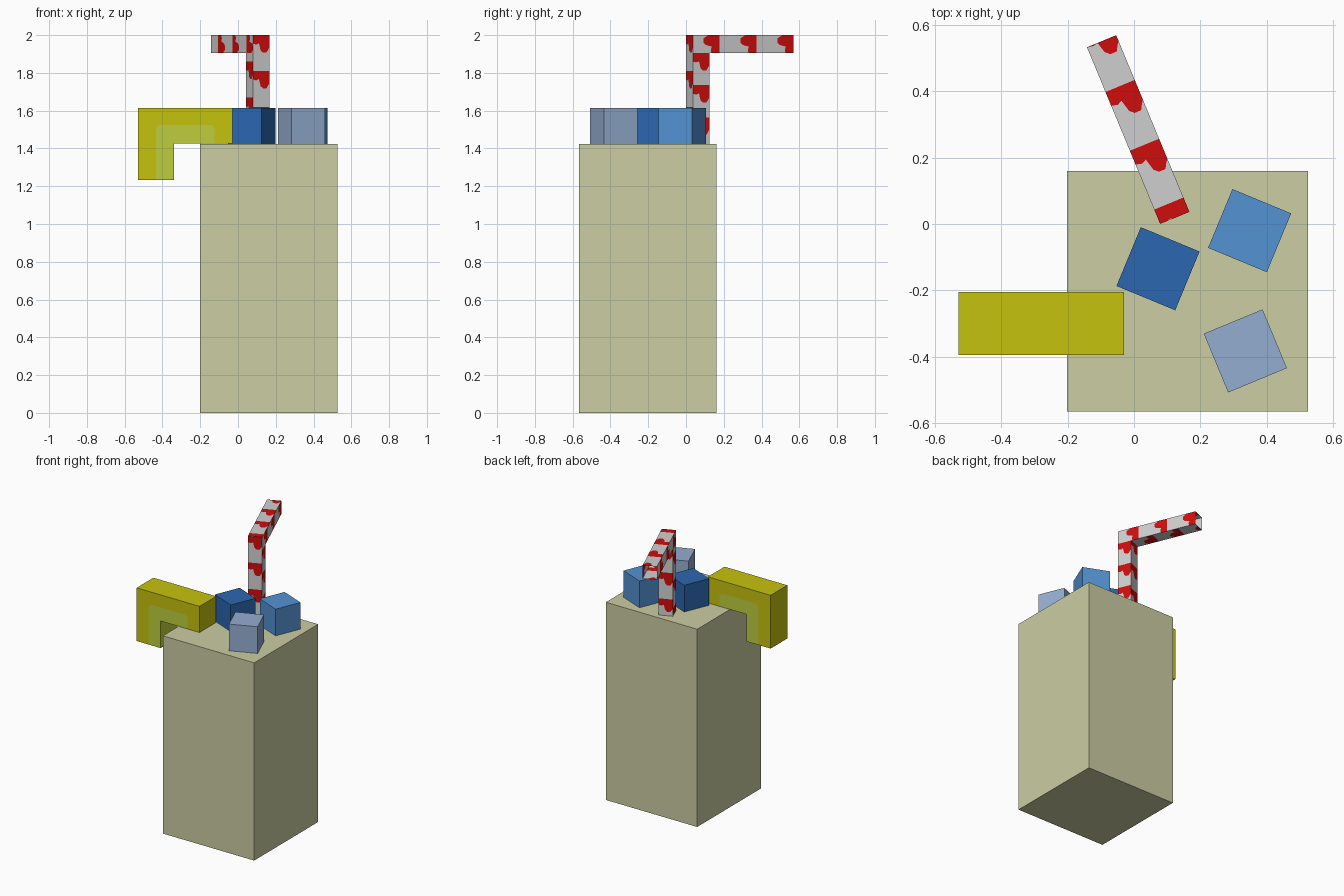
import bpy, bmesh, math
from mathutils import Vector, Matrix

if "Cube" in bpy.data.objects:
    bpy.data.objects.remove(bpy.data.objects["Cube"])


def material(name, r, g, b):
    """Material from an sRGB 0-255 colour, stored as linear values."""
    lin = [((c / 255 + 0.055) / 1.055) ** 2.4 if c > 10 else c / 255 / 12.92 for c in (r, g, b)]
    m = bpy.data.materials.new(name)
    m.diffuse_color = (*lin, 1)
    m.use_nodes = True
    m.node_tree.nodes["Principled BSDF"].inputs["Base Color"].default_value = m.diffuse_color
    return m


GLASS = material("pale_olive", 203, 205, 163)
PEEL = material("lemon_yellow", 198, 194, 14)
PULP = material("lime_pulp", 190, 207, 62)
ICE_DARK = material("deep_blue", 44, 103, 176)
ICE_MID = material("sky_blue", 84, 146, 210)
ICE_PALE = material("pale_blue", 148, 173, 208)
WHITE = material("straw_grey", 207, 207, 207)
RED = material("straw_red", 208, 12, 12)


def make_object(name, bm, *mats):
    me = bpy.data.meshes.new(name)
    bm.to_mesh(me)
    bm.free()
    for m in mats:
        me.materials.append(m)
    ob = bpy.data.objects.new(name, me)
    bpy.context.collection.objects.link(ob)
    return ob


def box(name, centre, size, mat, turn=0):
    bm = bmesh.new()
    bmesh.ops.create_cube(bm, size=1, matrix=Matrix.LocRotScale(
        Vector(centre), Matrix.Rotation(math.radians(turn), 3, 'Z'), Vector(size)))
    return make_object(name, bm, mat)


# Tall drink block
TOP = 1.423
box("glass", (0.162, -0.203, TOP / 2), (0.727, 0.727, TOP), GLASS)

# Three ice cubes lying on the drink
ICE = 0.192
for name, x, y, mat, turn in (("ice_cube_dark", 0.0725, -0.135, ICE_DARK, -22.5),
                              ("ice_cube_mid", 0.349, -0.02, ICE_MID, -22.5),
                              ("ice_cube_pale", 0.336, -0.383, ICE_PALE, 22.5)):
    box(name, (x, y, TOP + ICE / 2), (ICE, ICE, ICE), mat, turn)

# Fruit slice hooked over the rim: peel band outside, pulp band inside
bm = bmesh.new()
edge = [(-0.125, 1.427), (-0.125, 1.505), (-0.14, 1.525),
        (-0.415, 1.525), (-0.435, 1.505), (-0.435, 1.232)]
outer = [(-0.53, 1.232), (-0.53, 1.615), (-0.03, 1.615), (-0.03, 1.427)]
inner = [(-0.34, 1.232), (-0.34, 1.427)]
pts = {p: bm.verts.new((p[0], -0.395, p[1])) for p in edge + outer + inner}
bm.faces.new([pts[p] for p in outer + edge])
bm.faces.new([pts[p] for p in inner + edge]).material_index = 1
for f in list(bm.faces):
    f.normal_update()
front = list(bm.faces)
copy = bmesh.ops.extrude_face_region(bm, geom=front, use_keep_orig=True)["geom"]
bmesh.ops.translate(bm, vec=(0, 0.19, 0), verts=[g for g in copy if isinstance(g, bmesh.types.BMVert)])
bmesh.ops.recalc_face_normals(bm, faces=bm.faces)
for f in bm.faces:
    if abs(f.normal.y) < 0.5:
        c = f.calc_center_median()
        f.material_index = int(-0.435 < c.x < -0.125 and c.z < 1.5)
make_object("fruit_slice", bm, PEEL, PULP)

# Bent square straw, each side a panel cut into dripping stripes
W, REACH, HIGH = 0.0955, 0.577, 2.0
D = Vector((-0.383, 0.924, 0))       # along the arm
A = Vector((0.924, 0.383, 0))        # across the arm
Z = Vector((0, 0, 1))
CORNER = Vector((0.079, 0.0, 0))
DRIP = ((0, 0.045), (0.2, 0.05), (0.36, 0.043), (0.46, 0.08),
        (0.6, 0.092), (0.82, 0.092), (0.92, 0.075), (1, 0.065))


def panel(bm, origin, along, across, length, first, period, flip=False):
    """Striped rectangle; each stripe has a straight top and a dripping lower edge."""
    cols = []
    for u, depth in DRIP:
        stops = [0.0]
        for k in range(-1, 5):
            t = first + k * period
            stops += [t - depth, t]
        stops.append(length)
        u = 1 - u if flip else u
        cols.append([bm.verts.new(origin + along * min(max(s, 0), length) + across * (u * W))
                     for s in stops])
    out = along.cross(across)
    for c0, c1 in zip(cols, cols[1:]):
        for i in range(len(c0) - 1):
            quad = [c0[i], c0[i + 1], c1[i + 1], c1[i]]
            loop = []
            for v in quad:       # drop corners clipped onto each other
                if all((v.co - o.co).length > 1e-5 for o in loop):
                    loop.append(v)
            if len(loop) > 2:
                f = bm.faces.new(loop)
                f.material_index = i % 2
                f.normal_update()
                f.tag = True
    return out


bm = bmesh.new()
base, arm = CORNER + Z * TOP, CORNER + Z * (HIGH - W)
post = HIGH - W - TOP
# Upright: front, back, right, left
panel(bm, base, Z, A, HIGH - TOP, 0.007, 0.19)
panel(bm, base + D * W, Z, A, post, 0.12, 0.19, True)
panel(bm, base + A * W, Z, D, post, 0.142, 0.17)
panel(bm, base, Z, D, post, 0.057, 0.19, True)
# Arm: top, underside, right, left
panel(bm, arm + Z * W, D, A, REACH, 0.047, 0.192)
panel(bm, arm + D * W, D, A, REACH - W, 0.16, 0.192, True)
panel(bm, arm + A * W, D, Z, REACH, 0.152, 0.212)
panel(bm, arm, D, Z, REACH, 0.09, 0.195, True)
bmesh.ops.delete(bm, geom=[v for v in bm.verts if not v.link_faces], context='VERTS')

# Turn every panel outwards from the centre line of the post or arm
mid = CORNER + (A + D) * (W / 2)
for f in bm.faces:
    c = f.calc_center_median()
    if c.z < HIGH - W - 1e-4:
        axis = Vector((mid.x, mid.y, c.z))
    else:
        s = max((c - mid).dot(D), 0)
        axis = mid + D * s + Z * (HIGH - W / 2)
    if f.normal.dot(c - axis) < 0:
        f.normal_flip()
bmesh.ops.remove_doubles(bm, verts=bm.verts, dist=1e-5)
make_object("straw", bm, WHITE, RED)
